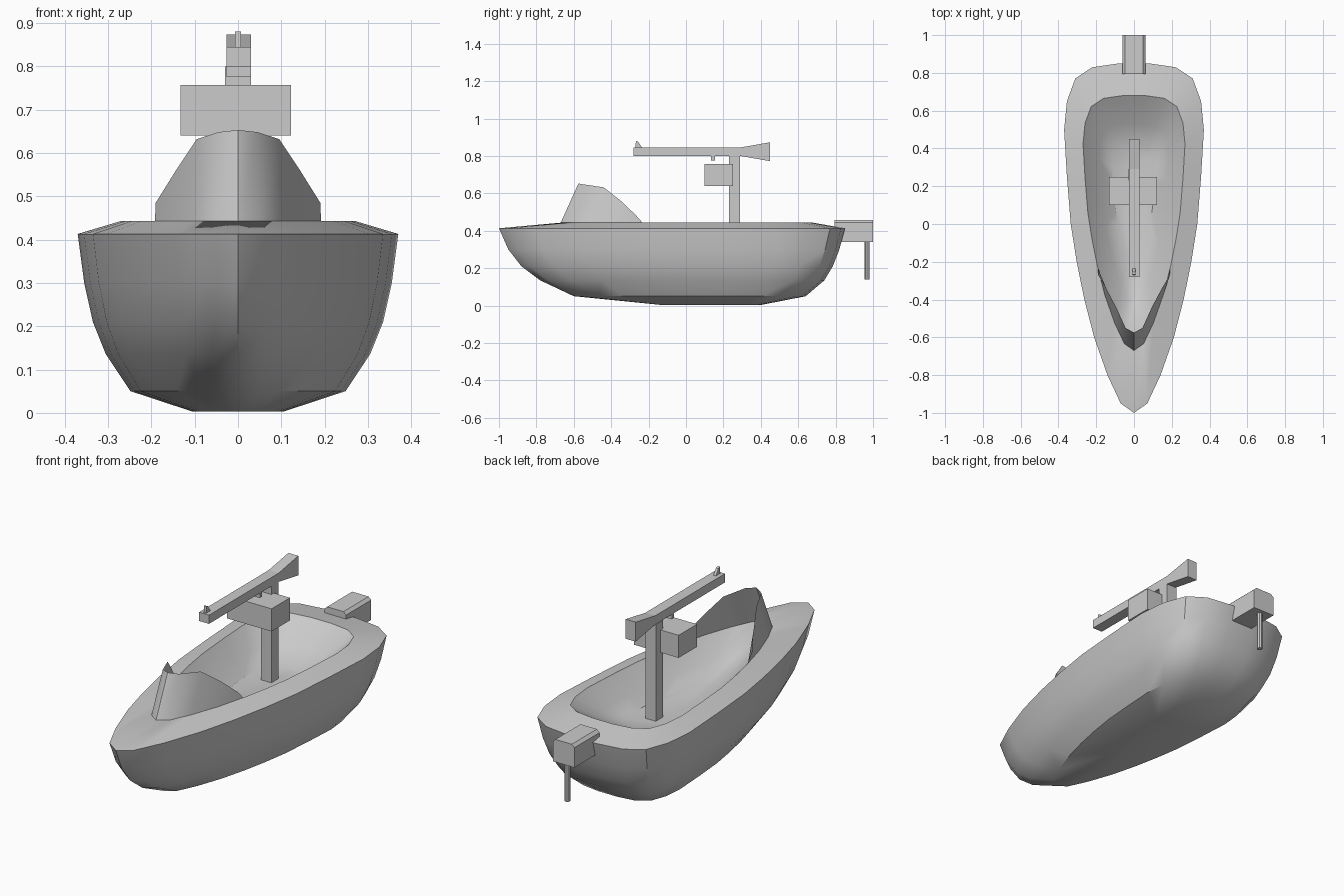
import bpy, bmesh
from mathutils import Vector

if "Cube" in bpy.data.objects:
    bpy.data.objects.remove(bpy.data.objects["Cube"])

# Normalised half outline of the boat seen from above: (half width, bow-to-stern)
OUTLINE = [(0, 0), (.19, .027), (.38, .108), (.57, .216), (.71, .324), (.82, .432),
           (.905, .54), (.96, .676), (1, .81), (.96, .892), (.84, .957), (.6, .989), (.22, 1)]


def half_ring(w, bow, stern, z):
    return [Vector((w * f, bow + (stern - bow) * t, z)) for f, t in OUTLINE]


def finish(name, bm, smooth=False):
    bmesh.ops.recalc_face_normals(bm, faces=bm.faces)
    mesh = bpy.data.meshes.new(name)
    bm.to_mesh(mesh)
    bm.free()
    ob = bpy.data.objects.new(name, mesh)
    bpy.context.collection.objects.link(ob)
    if smooth:
        bpy.ops.object.select_all(action='DESELECT')
        ob.select_set(True)
        bpy.context.view_layer.objects.active = ob
        bpy.ops.object.shade_smooth_by_angle(angle=0.6)
    return ob


def loft(name, rings, closed):
    bm = bmesh.new()
    loops = [[bm.verts.new(p) for p in ring] for ring in rings]
    n = len(loops[0])
    for a, b in zip(loops, loops[1:]):
        for i in range(n if closed else n - 1):
            j = (i + 1) % n
            bm.faces.new((a[i], a[j], b[j], b[i]))
    if closed:
        bm.faces.new(loops[0])
        bm.faces.new(loops[-1])
    return finish(name, bm, True)


def mirrored(half):
    # Full outline from a half starting on the centre line
    return half + [Vector((-p.x, p.y, p.z)) for p in reversed(half[1:])]


def box(name, x0, x1, y0, y1, z0, z1):
    bm = bmesh.new()
    bmesh.ops.create_cube(bm, size=1)
    for v in bm.verts:
        v.co = ((x0 + x1) / 2 + v.co.x * (x1 - x0),
                (y0 + y1) / 2 + v.co.y * (y1 - y0),
                (z0 + z1) / 2 + v.co.z * (z1 - z0))
    return finish(name, bm)


def prism(name, start, end):
    bm = bmesh.new()
    a = [bm.verts.new(p) for p in start]
    b = [bm.verts.new(p) for p in end]
    bm.faces.new(a)
    bm.faces.new(b)
    for i in range(len(a)):
        j = (i + 1) % len(a)
        bm.faces.new((a[i], a[j], b[j], b[i]))
    return finish(name, bm)


# Hull: outside from keel up to the gunwale, then deck, then down into the cockpit
levels = [(.105, -.13, .40, .003), (.248, -.60, .64, .05), (.305, -.78, .74, .135),
          (.335, -.88, .785, .21), (.355, -.95, .82, .30), (.37, -1, .85, .413),
          (.27, -.67, .68, .443), (.185, -.42, .53, .35), (.115, -.20, .41, .30)]
loft("hull", [mirrored(half_ring(*lv)) for lv in levels], True)

# Wind screen: thin sheet rising from the front of the cockpit opening
base = half_ring(.27, -.67, .68, .443)[:5]
top = [Vector(p) for p in [(0, -.575, .653), (.045, -.55, .648), (.095, -.44, .632),
                           (.145, -.345, .557), (.19, -.27, .485)]]


def strip(half):
    return [Vector((-p.x, p.y, p.z)) for p in reversed(half[1:])] + half


loft("wind_screen", [strip(base), strip(top)], False)

# Gun stand, ammunition box and bracket
box("stand_post", -.03, .03, .23, .29, .29, .80)
box("ammo_box", -.133, .122, .10, .25, .64, .757)
box("bracket", -.027, .03, .135, .155, .775, .80)

# Long barrel with flared rear, and its front sight
barrel = [(-.28, .80), (.29, .80), (.45, .772), (.45, .873), (.29, .845), (-.28, .845)]
prism("gun_barrel", [(-.027, y, z) for y, z in barrel], [(.03, y, z) for y, z in barrel])
sight = [(-.27, .845), (-.235, .845), (-.255, .875), (-.268, .88)]
prism("front_sight", [(-.007, y, z) for y, z in sight], [(.007, y, z) for y, z in sight])

# Outboard motor housing with chamfered top, and its drive shaft
housing = [(-.062, .34), (.062, .34), (.062, .443), (.047, .457), (-.047, .457), (-.062, .443)]
prism("motor_housing", [(x, .795, z) for x, z in housing], [(x, 1, z) for x, z in housing])
bpy.ops.mesh.primitive_cylinder_add(vertices=8, radius=.0135, depth=.21, location=(0, .968, .245))
bpy.context.object.name = "motor_shaft"
